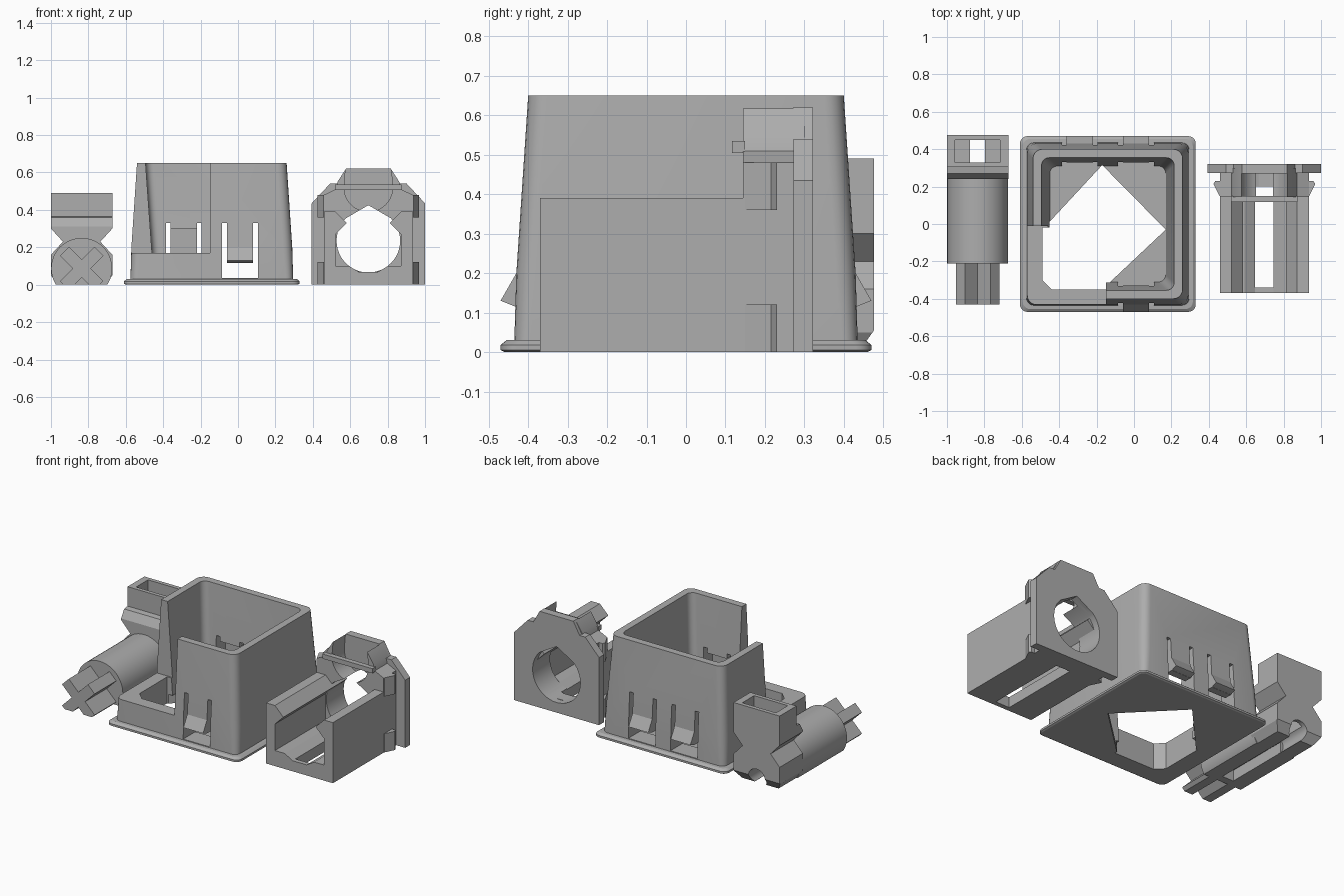
import bpy, bmesh, math

if "Cube" in bpy.data.objects:
    bpy.data.objects.remove(bpy.data.objects["Cube"])

mat = bpy.data.materials.new("plain grey")
mat.diffuse_color = (0.42, 0.42, 0.42, 1)
mat.use_nodes = True
mat.node_tree.nodes["Principled BSDF"].inputs["Base Color"].default_value = mat.diffuse_color


def finish(bm, name):
    bmesh.ops.recalc_face_normals(bm, faces=bm.faces[:])
    me = bpy.data.meshes.new(name)
    bm.to_mesh(me)
    bm.free()
    me.materials.append(mat)
    ob = bpy.data.objects.new(name, me)
    bpy.context.collection.objects.link(ob)
    return ob


def loft(name, rings):
    bm = bmesh.new()
    loops = [[bm.verts.new(p) for p in r] for r in rings]
    for a, b in zip(loops, loops[1:]):
        for i in range(len(a)):
            j = (i + 1) % len(a)
            bm.faces.new((a[i], a[j], b[j], b[i]))
    bm.faces.new(loops[0])
    bm.faces.new(loops[-1])
    return finish(bm, name)


def prism_y(name, pts, y0, y1):
    return loft(name, [[(x, y, z) for x, z in pts] for y in (y0, y1)])


def prism_z(name, pts, z0, z1):
    return loft(name, [[(x, y, z) for x, y in pts] for z in (z0, z1)])


def prism_x(name, pts, x0, x1):
    return loft(name, [[(x, y, z) for y, z in pts] for x in (x0, x1)])


def box(name, x0, x1, y0, y1, z0, z1):
    return prism_z(name, [(x0, y0), (x1, y0), (x1, y1), (x0, y1)], z0, z1)


def arc(cx, cz, r, a0, a1, n):
    return [(cx + r * math.cos(math.radians(a0 + (a1 - a0) * i / n)),
             cz + r * math.sin(math.radians(a0 + (a1 - a0) * i / n))) for i in range(n + 1)]


def disc(cx, cz, r, n=48):
    return arc(cx, cz, r, 0, 360, n)[:-1]


def mirrored(cx, half):
    """Closed profile from a right half given as (offset, height), bottom to top."""
    return [(cx + a, z) for a, z in half] + [(cx - a, z) for a, z in reversed(half)]


def rounded(cx, h, r, z):
    pts = []
    for k, (sx, sy) in enumerate(((1, 1), (-1, 1), (-1, -1), (1, -1))):
        pts += arc(cx + sx * (h - r), sy * (h - r), r, k * 90, k * 90 + 90, 5)
    return [(x, y, z) for x, y in pts]


def boolean(ob, other, op='DIFFERENCE'):
    m = ob.modifiers.new(op, 'BOOLEAN')
    m.operation, m.solver, m.object = op, 'EXACT', other
    bpy.context.view_layer.objects.active = ob
    bpy.ops.object.modifier_apply(modifier=m.name)
    bpy.data.objects.remove(other)


def smooth(ob):
    bpy.ops.object.select_all(action='DESELECT')
    ob.select_set(True)
    bpy.context.view_layer.objects.active = ob
    bpy.ops.object.shade_smooth_by_angle(angle=math.radians(25))


# --- tapered housing ---
C = -0.14
housing = loft("housing", [rounded(C, h, r, z) for h, r, z in (
    (0.46, 0.03, 0), (0.47, 0.04, 0.005), (0.47, 0.04, 0.018), (0.455, 0.04, 0.03),
    (0.435, 0.04, 0.031), (0.43, 0.05, 0.2), (0.40, 0.05, 0.65))])
boolean(housing, loft("cavity", [rounded(C, 0.31, 0.04, 0.03), rounded(C, 0.355, 0.04, 0.66)]))
# open front corner above a low wall, and its opening through the floor
boolean(housing, box("corner_cut", -0.7, -0.15, -0.6, -0.01, 0.17, 0.7))
boolean(housing, prism_z("corner_hole", [
    (-0.49, -0.02), (-0.49, -0.30), (-0.44, -0.35), (-0.15, -0.35), (-0.15, -0.02)], -0.1, 0.3))
# diamond opening in the floor
boolean(housing, prism_z("diamond_hole", [
    (0.17, -0.03), (-0.17, 0.315), (-0.49, -0.03), (-0.17, -0.35)], -0.1, 0.06))
# spring tabs with snap wedges
for sy, cx in ((-1, 0.01), (1, 0.01), (1, -0.29)):
    ys = sorted((sy * 0.25, sy * 0.6))
    for sx in (-1, 1):
        x = cx + sx * 0.083
        boolean(housing, box("slot", x - 0.013, x + 0.013, *ys, 0.06, 0.33))
    boolean(housing, box("tab_gap", cx - 0.096, cx + 0.096, *ys, 0.036, 0.115))
    # thin the tab on its inside
    ti = sorted((sy * 0.25, sy * 0.385))
    boolean(housing, box("tab_thinning", cx - 0.071, cx + 0.071, *ti, 0.10, 0.30))
    smooth(prism_x("snap_wedge", [(sy * 0.41, 0.116), (sy * 0.435, 0.116), (sy * 0.47, 0.13),
                                  (sy * 0.43, 0.20), (sy * 0.41, 0.20)], cx - 0.07, cx + 0.07))
smooth(housing)

# --- plunger: barrel, cross shaft and socket head ---
P, PZ = -0.836, 0.087
barrel = prism_y("barrel", disc(P, PZ, 0.163), -0.21, 0.26)
boolean(barrel, box("flat", -1.2, -0.5, -0.5, 0.6, -0.3, 0))
boolean(barrel, box("groove", P - 0.04, P + 0.04, -0.16, 0.3, -0.1, 0.07))
smooth(barrel)

w, L = 0.034, 0.13
cross = [(w, w), (w, L), (-w, L), (-w, w), (-L, w), (-L, -w),
         (-w, -w), (-w, -L), (w, -L), (w, -w), (L, -w), (L, w)]
s = math.sqrt(0.5)
shaft = prism_y("cross_shaft", [(P + s * (a - b), PZ + s * (a + b)) for a, b in cross], -0.43, -0.2)
boolean(shaft, box("flat", -1.2, -0.5, -0.5, 0.6, -0.3, 0))

head = prism_y("socket_head", mirrored(P, [
    (0.13, 0), (0.164, 0.05), (0.164, 0.16), (0.10, 0.23), (0.164, 0.30), (0.164, 0.49)]), 0.24, 0.476)
boolean(head, prism_x("front_step", [(0.1, 0.6), (0.1, 0.31), (0.24, 0.31), (0.27, 0.36),
                                     (0.305, 0.365), (0.305, 0.6)], -1.2, -0.5))
boolean(head, prism_x("rear_chamfer", [(0.43, -0.01), (0.48, 0.06), (0.48, -0.01)], -1.2, -0.5))
boolean(head, box("socket", P - 0.12, P + 0.12, 0.33, 0.45, 0.37, 0.6))
boolean(head, box("socket_slot", P - 0.04, P + 0.04, 0.33, 0.45, -0.1, 0.4))
boolean(head, prism_y("round_notch", disc(P, 0.045, 0.06, 24), 0.1, 0.6))
smooth(head)

# --- guide: open channel, raised bridge and end plate ---
G, GZ = 0.697, 0.235
channel = prism_y("channel", [
    (G - 0.238, 0), (G + 0.238, 0), (G + 0.238, 0.39), (G + 0.175, 0.39), (G + 0.115, 0.33),
    (G + 0.175, 0.27), (G + 0.175, 0.10), (G + 0.105, 0.10), (G + 0.05, 0.068),
    (G - 0.05, 0.068), (G - 0.105, 0.10), (G - 0.175, 0.10), (G - 0.175, 0.27),
    (G - 0.115, 0.33), (G - 0.175, 0.39), (G - 0.238, 0.39)], -0.37, 0.28)
boolean(channel, box("floor_slot", G - 0.05, G + 0.05, -0.34, 0.2, -0.1, 0.2))

bridge = prism_y("bridge", mirrored(G, [
    (0.238, 0), (0.238, 0.48), (0.175, 0.51), (0.165, 0.55), (0.12, 0.62)]), 0.145, 0.3)
plate = prism_y("end_plate", mirrored(G, [
    (0.303, 0), (0.303, 0.435), (0.205, 0.54), (0.165, 0.54), (0.12, 0.62)]), 0.272, 0.322)
# teardrop bore with a pointed top
tear = arc(G, GZ, 0.17, 150, 390, 32) + [(G + 0.12, 0.36), (G + 0.055, 0.37),
                                         (G, 0.425), (G - 0.055, 0.37), (G - 0.12, 0.36)]
tear = arc(G, GZ, 0.17, 135, 405, 36) + [(G, 0.425)]
boolean(bridge, prism_y("bore", tear, 0, 0.5))
boolean(plate, prism_y("bore", tear, 0, 0.5))
boolean(bridge, box("floor_slot", G - 0.05, G + 0.05, 0.1, 0.2, -0.1, 0.2))
# rounded trough open to the top and front of the bridge
boolean(bridge, prism_y("trough", arc(G, 0.52, 0.13, 180, 360, 20) +
                        [(G + 0.115, 0.7), (G - 0.115, 0.7)], 0.1, 0.271))
box("bridge_bar", G - 0.178, G + 0.178, 0.117, 0.15, 0.505, 0.535)
for ob in (channel, bridge, plate):
    smooth(ob)
# side latches
for sx in (-1, 1):
    for z0, z1 in ((0, 0.12), (0.36, 0.48)):
        prism_z("side_latch", [(G + sx * 0.22, 0.15), (G + sx * 0.24, 0.15), (G + sx * 0.272, 0.215),
                               (G + sx * 0.262, 0.23), (G + sx * 0.22, 0.23)], z0, z1)
